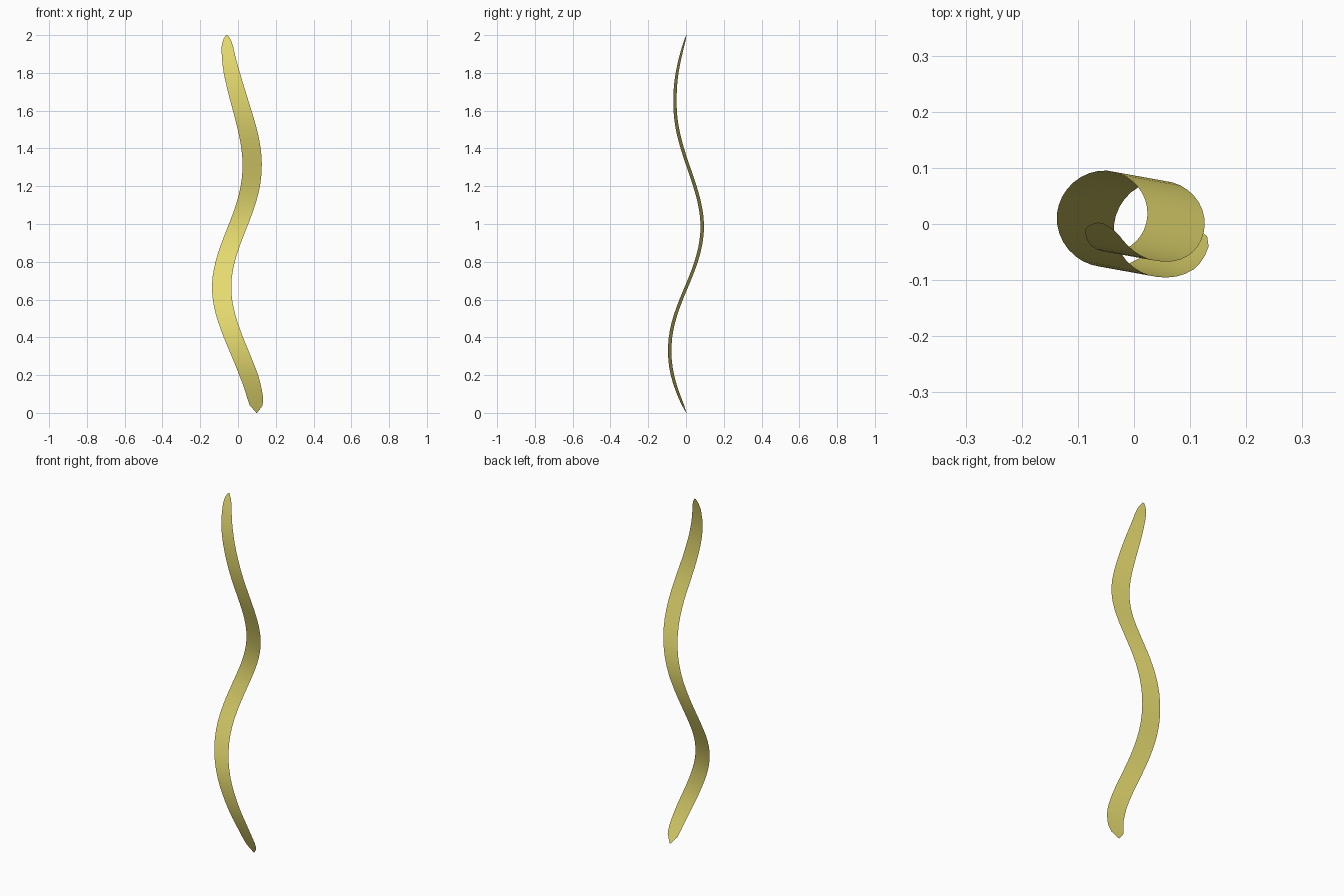
import bpy, bmesh, math

if "Cube" in bpy.data.objects:
    bpy.data.objects.remove(bpy.data.objects["Cube"])

# Profiles along the height: spiral radius and blade width
RADIUS = [(0, .096), (.33, .088), (.67, .09), (1, .084), (1.35, .071), (1.67, .06), (2, .062)]
WIDTH = [(0, .004), (.04, .068), (.08, .085), (.2, .1), (.35, .102), (1.5, .102),
         (1.7, .094), (1.8, .086), (1.9, .07), (1.95, .058), (1.98, .036), (2, .008)]


def sample(table, z):
    for (z0, v0), (z1, v1) in zip(table, table[1:]):
        if z <= z1:
            return v0 + (v1 - v0) * (z - z0) / (z1 - z0)
    return table[-1][1]


# Thin leaf blade: a flat ribbon following a one-and-a-half turn spiral
heights = sorted({round(i * .04, 3) for i in range(51)} | {.02, 1.94, 1.98, 1.99})
bm = bmesh.new()
rows = []
for z in heights:
    a = 1.5 * math.pi * z
    r = sample(RADIUS, z)
    w = sample(WIDTH, z)
    cx, cy = .003 + r * math.cos(a), .002 - r * math.sin(a)
    rows.append([bm.verts.new((cx + s * w / 2, cy - s * w * .09, z)) for s in (-1, 0, 1)])
for lo, hi in zip(rows, rows[1:]):
    for i in range(2):
        bm.faces.new((lo[i], lo[i + 1], hi[i + 1], hi[i])).smooth = True

mesh = bpy.data.meshes.new("leaf_blade")
bm.to_mesh(mesh)
bm.free()
blade = bpy.data.objects.new("leaf_blade", mesh)
bpy.context.collection.objects.link(blade)

# Yellow-green leaf colour
mat = bpy.data.materials.new("leaf_yellow")
mat.diffuse_color = (.78, .70, .16, 1)
mat.use_nodes = True
mat.node_tree.nodes["Principled BSDF"].inputs["Base Color"].default_value = mat.diffuse_color
mesh.materials.append(mat)
